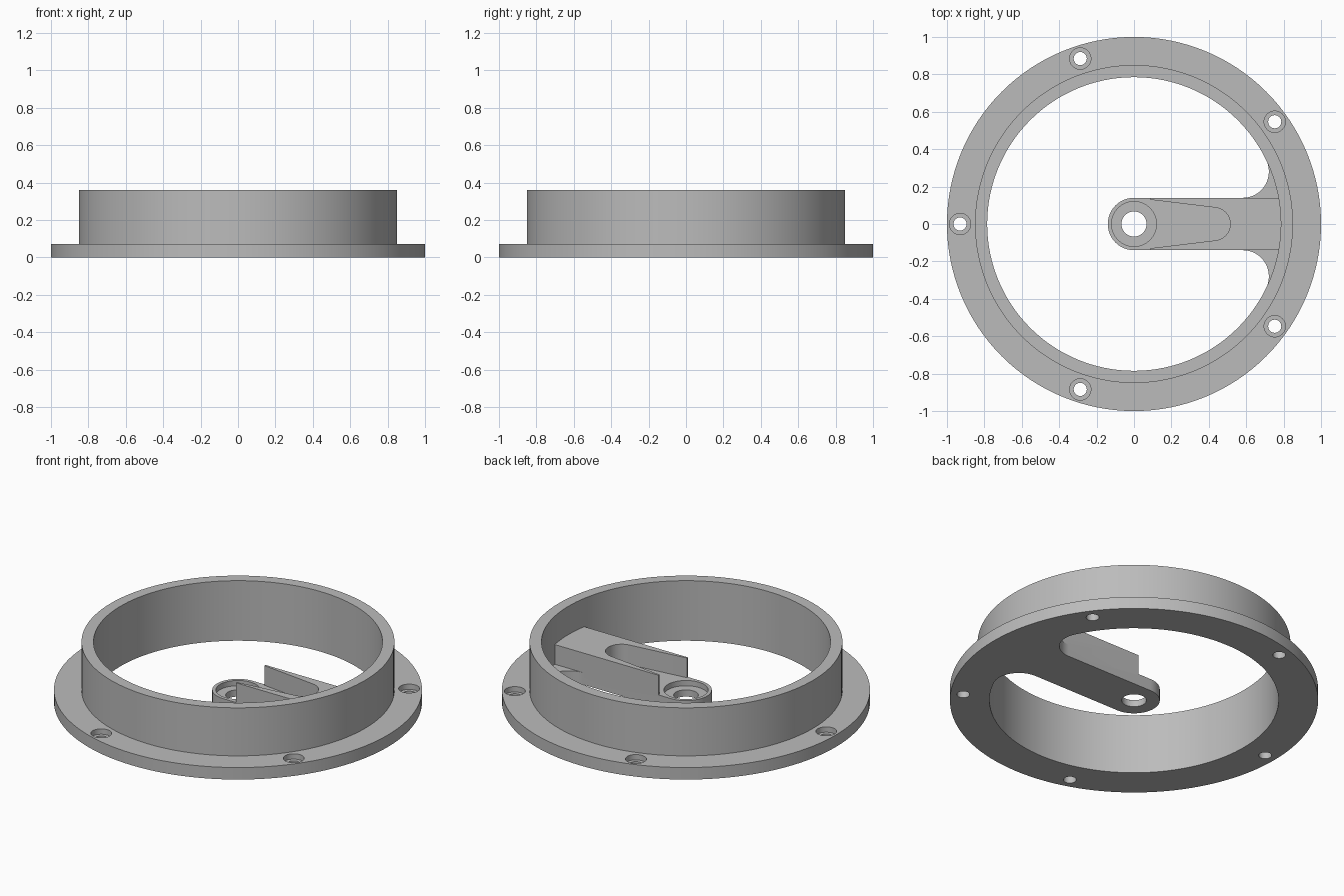
import bpy, bmesh
from math import sin, cos, pi, atan2, sqrt, radians
from mathutils import Vector

cube = bpy.data.objects.get("Cube")
if cube:
    bpy.data.objects.remove(cube, do_unlink=True)

R_IN, FLANGE_H, RIM_H = 0.785, 0.072, 0.36
ARM, RIB_H, SEAT = 0.14, 0.19, 0.04

grey = bpy.data.materials.new("matte_grey")
grey.use_nodes = True
colour = (0.5, 0.5, 0.5, 1)
grey.diffuse_color = colour
grey.node_tree.nodes["Principled BSDF"].inputs["Base Color"].default_value = colour


def finish(bm, name):
    bmesh.ops.recalc_face_normals(bm, faces=bm.faces)
    mesh = bpy.data.meshes.new(name)
    bm.to_mesh(mesh)
    bm.free()
    mesh.materials.append(grey)
    ob = bpy.data.objects.new(name, mesh)
    bpy.context.collection.objects.link(ob)
    return ob


def arc(cx, cy, r, a0, a1, n):
    return [(cx + r * cos(a0 + (a1 - a0) * i / n), cy + r * sin(a0 + (a1 - a0) * i / n))
            for i in range(n + 1)]


def prism(name, outline, z0, z1):
    bm = bmesh.new()
    face = bm.faces.new([bm.verts.new((x, y, z0)) for x, y in outline])
    top = bmesh.ops.extrude_face_region(bm, geom=[face])["geom"]
    bmesh.ops.translate(bm, vec=(0, 0, z1 - z0),
                        verts=[v for v in top if isinstance(v, bmesh.types.BMVert)])
    return finish(bm, name)


def lathe(name, profile, n):
    bm = bmesh.new()
    rings = [[bm.verts.new((r * cos(2 * pi * i / n), r * sin(2 * pi * i / n), z))
              for i in range(n)] for r, z in profile]
    for k, ring in enumerate(rings):
        nxt = rings[(k + 1) % len(rings)]
        for i in range(n):
            j = (i + 1) % n
            bm.faces.new((ring[i], ring[j], nxt[j], nxt[i]))
    return finish(bm, name)


def combine(body, other, operation):
    mod = body.modifiers.new(operation, 'BOOLEAN')
    mod.operation, mod.solver, mod.object = operation, 'EXACT', other
    bpy.context.view_layer.objects.active = body
    bpy.ops.object.modifier_apply(modifier=mod.name)
    bpy.data.objects.remove(other, do_unlink=True)


def bore(body, x, y, r_hole, r_seat):
    # through hole with a flat-bottomed counterbore above it
    for r, z in ((r_hole, -0.05), (r_seat, SEAT)):
        circle = arc(x, y, r, 0, 2 * pi, 48)[:-1]
        combine(body, prism("bore_cutter", circle, z, 0.3), 'DIFFERENCE')


# Flange and upright wall
body = lathe("flanged_ring_with_arm",
             [(R_IN, 0), (1, 0), (1, FLANGE_H), (0.85, FLANGE_H), (0.85, RIM_H), (R_IN, RIM_H)], 128)

# Arm plate with rounded tip and fillets tangent to the wall
f = 0.14
cy = ARM + f
cx = sqrt((R_IN - f) ** 2 - cy ** 2)
touch = atan2(cy, cx)
upper = arc(cx, cy, f, touch, -pi / 2, 16)
lower = [(x, -y) for x, y in reversed(upper)]
root = arc(0, 0, 0.82, -touch, touch, 16)
tip = arc(0, 0, ARM, pi / 2, 3 * pi / 2, 32)
combine(body, prism("arm_plate", upper + tip + lower + root, 0, FLANGE_H), 'UNION')

# Raised rib with a tapered, round-ended slot
x0 = 0.085
slot = arc(0.427, 0, 0.088, radians(-83), radians(83), 24)
rib = [(x0, -ARM), (0.815, -ARM), (0.815, ARM), (x0, ARM), (x0, 0.13)]
rib += list(reversed(slot)) + [(x0, -0.13)]
combine(body, prism("arm_rib", rib, FLANGE_H, RIB_H), 'UNION')

# Centre bore and five flange screw holes
bore(body, 0, 0, 0.067, 0.12)
for k in range(5):
    a = pi + 2 * pi * k / 5
    bore(body, 0.93 * cos(a), 0.93 * sin(a), 0.035, 0.057)

# Smooth round walls, crisp edges
bpy.ops.object.select_all(action='DESELECT')
body.select_set(True)
bpy.context.view_layer.objects.active = body
bpy.ops.object.shade_smooth_by_angle(angle=radians(30))
